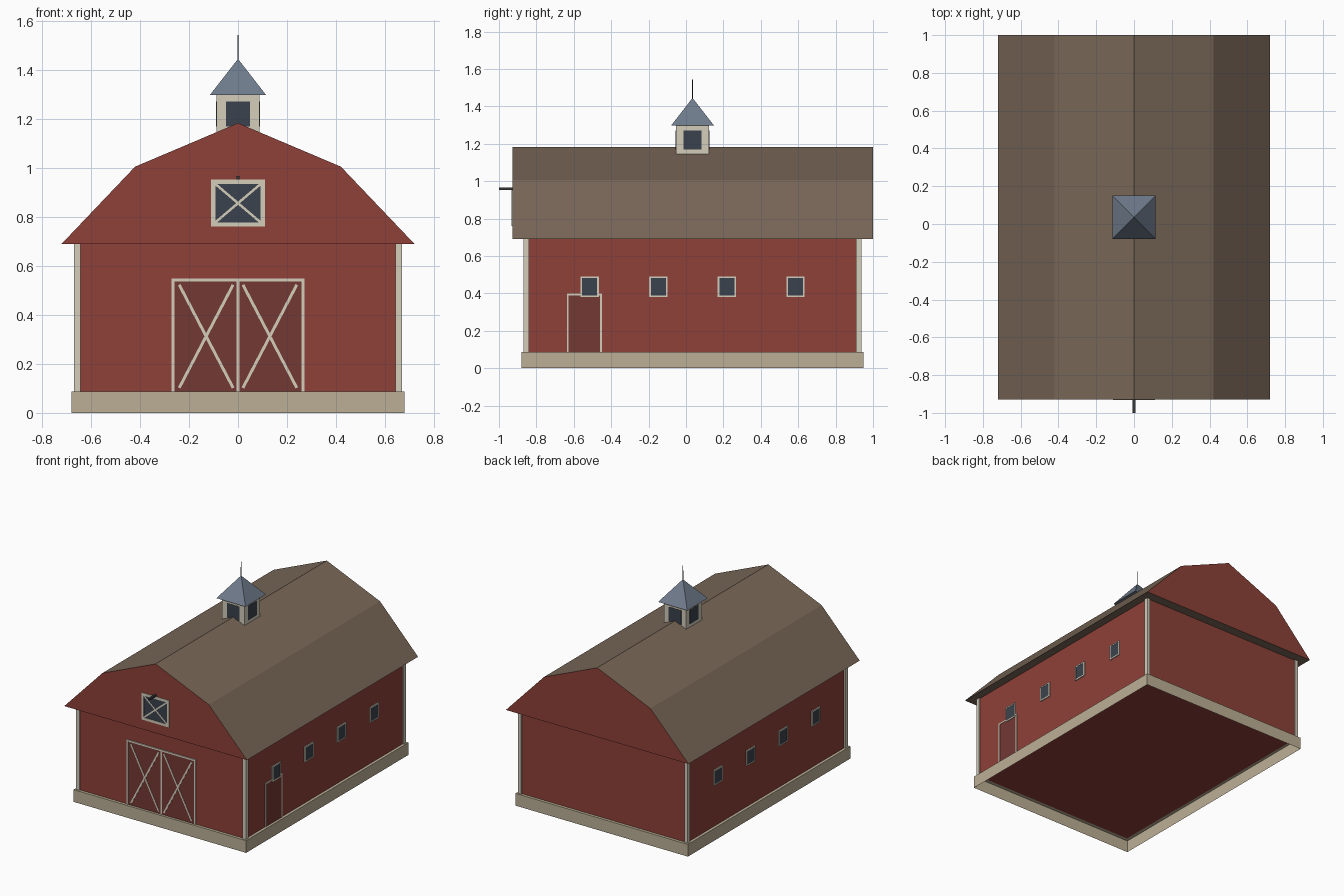
import bpy, bmesh
from math import radians, atan2
from mathutils import Matrix, Vector

if "Cube" in bpy.data.objects:
    bpy.data.objects.remove(bpy.data.objects["Cube"])

YC = 0.035                       # centre of the building along y
HX, HY = 0.66, 0.895             # wall half sizes
BASE, EAVE = 0.087, 0.69         # top of foundation, eave height


def mat(name, r, g, b):
    m = bpy.data.materials.new(name)
    m.diffuse_color = (r, g, b, 1)
    m.use_nodes = True
    m.node_tree.nodes["Principled BSDF"].inputs["Base Color"].default_value = m.diffuse_color
    return m


RED = mat("barn_red", 0.27, 0.052, 0.04)
DOOR = mat("door_red", 0.17, 0.04, 0.034)
TRIM = mat("trim_cream", 0.66, 0.61, 0.50)
STONE = mat("foundation_stone", 0.50, 0.43, 0.30)
ROOF = mat("roof_brown", 0.19, 0.135, 0.095)
SLATE = mat("slate_blue", 0.16, 0.20, 0.26)
DARK = mat("dark_glass", 0.043, 0.055, 0.075)
IRON = mat("iron", 0.04, 0.04, 0.045)


def finish(name, bm, *mats):
    bmesh.ops.recalc_face_normals(bm, faces=bm.faces)
    me = bpy.data.meshes.new(name)
    bm.to_mesh(me)
    bm.free()
    for m in mats:
        me.materials.append(m)
    ob = bpy.data.objects.new(name, me)
    bpy.context.collection.objects.link(ob)
    return ob


def cubes(name, m, matrices):
    bm = bmesh.new()
    for mx in matrices:
        bmesh.ops.create_cube(bm, size=1, matrix=mx)
    return finish(name, bm, m)


def box(x0, x1, y0, y1, z0, z1):
    c = Vector(((x0 + x1) / 2, (y0 + y1) / 2, (z0 + z1) / 2))
    return Matrix.Translation(c) @ Matrix.Diagonal((x1 - x0, y1 - y0, z1 - z0, 1))


def plane(angle, dist):
    """Wall frame: local x along the wall, local y up, local z outward."""
    return (Matrix.Translation((0, YC, 0)) @ Matrix.Rotation(radians(angle), 4, 'Z')
            @ Matrix.Translation((0, -dist, 0)) @ Matrix.Rotation(radians(90), 4, 'X'))


def bar(fr, a, b, w, d):
    a, b = Vector(a), Vector(b)
    v, c = b - a, (a + b) / 2
    return (fr @ Matrix.Translation((c.x, c.y, 0)) @ Matrix.Rotation(atan2(v.y, v.x), 4, 'Z')
            @ Matrix.Diagonal((v.length, w, 2 * d, 1)))


def panel(fr, u0, u1, z0, z1, d):
    return bar(fr, (u0, (z0 + z1) / 2), (u1, (z0 + z1) / 2), z1 - z0, d)


def frame(fr, u0, u1, z0, z1, w, d, sill=True):
    bars = [panel(fr, u0, u0 + w, z0, z1, d), panel(fr, u1 - w, u1, z0, z1, d),
            panel(fr, u0 + w, u1 - w, z1 - w, z1, d)]
    if sill:
        bars.append(panel(fr, u0 + w, u1 - w, z0, z0 + w, d))
    return bars


def cross(fr, u0, u1, z0, z1, w, d):
    return [bar(fr, (u0, z0), (u1, z1), w, d), bar(fr, (u0, z1), (u1, z0), w, d)]


# foundation: open skirt with a narrow ledge on top
bm = bmesh.new()
loops = []
for hx, hy, z in ((0.68, HY + 0.02, 0), (0.68, HY + 0.02, BASE), (HX - 0.005, HY - 0.005, BASE)):
    loops.append([bm.verts.new((sx * hx, YC + sy * hy, z))
                  for sx, sy in ((-1, -1), (1, -1), (1, 1), (-1, 1))])
for lo, hi in zip(loops, loops[1:]):
    for i in range(4):
        j = (i + 1) % 4
        bm.faces.new((lo[i], lo[j], hi[j], hi[i]))
finish("foundation", bm, STONE)

# walls and corner posts
cubes("walls", RED, [box(-HX, HX, YC - HY, YC + HY, BASE, EAVE)])
posts = []
for sx in (-1, 1):
    for sy in (-1, 1):
        x, y = sx * 0.656, YC + sy * 0.888
        posts.append(box(x - 0.013, x + 0.013, y - 0.0145, y + 0.0145, BASE, EAVE))
cubes("corner_posts", TRIM, posts)

# gambrel roof with red gable ends
profile = [(-0.72, EAVE), (0.72, EAVE), (0.42, 1.005), (0, 1.183), (-0.42, 1.005)]
Y0, Y1 = -0.928, 1.0
bm = bmesh.new()
f = bm.faces.new([bm.verts.new((x, Y0, z)) for x, z in profile])
ext = bmesh.ops.extrude_face_region(bm, geom=[f], use_keep_orig=True)
bmesh.ops.translate(bm, vec=(0, Y1 - Y0, 0),
                    verts=[v for v in ext["geom"] if isinstance(v, bmesh.types.BMVert)])
bm.normal_update()
for f in bm.faces:
    f.material_index = 1 if abs(f.normal.y) > 0.5 else 0
finish("gambrel_roof", bm, ROOF, RED)

# big front double door with crossed braces
fr = plane(0, HY)
cubes("front_doors", DOOR, [panel(fr, -0.265, 0.265, BASE, 0.54, 0.003)])
trim = frame(fr, -0.272, 0.272, BASE, 0.548, 0.012, 0.006, sill=False)
trim.append(panel(fr, -0.006, 0.006, BASE, 0.536, 0.006))
for u in (-0.13, 0.13):
    trim += cross(fr, u - 0.11, u + 0.11, 0.102, 0.523, 0.012, 0.005)
cubes("front_door_trim", TRIM, trim)

# loft window in the gable and hoist beam above it
fr = plane(0, YC - Y0)
cubes("loft_glass", DARK, [panel(fr, -0.1, 0.1, 0.77, 0.942, 0.002)])
cubes("loft_frame", TRIM, frame(fr, -0.11, 0.11, 0.76, 0.952, 0.018, 0.004)
      + cross(fr, -0.092, 0.092, 0.778, 0.934, 0.01, 0.003))
cubes("hoist_beam", IRON, [box(-0.007, 0.007, -1.0, -0.9, 0.953, 0.967)])

# side windows on both long walls
for side, angle in (("right", 90), ("left", -90)):
    fr = plane(angle, HX)
    glass, frames = [], []
    for u in (-0.55, -0.183, 0.183, 0.55):
        glass.append(panel(fr, u - 0.043, u + 0.043, 0.385, 0.485, 0.0055))
        frames += frame(fr, u - 0.049, u + 0.049, 0.38, 0.491, 0.009, 0.007)
    cubes(side + "_window_glass", DARK, glass)
    cubes(side + "_window_frames", TRIM, frames)

# small side door with two leaves
fr = plane(90, HX)
cubes("side_door", DOOR, [panel(fr, -0.665, -0.577, BASE, 0.395, 0.003),
                          panel(fr, -0.577, -0.49, BASE, 0.395, 0.003)])
cubes("side_door_trim", TRIM, frame(fr, -0.672, -0.484, BASE, 0.4, 0.01, 0.005, sill=False))

# cupola: body, four openings, pyramid cap, finial
cubes("cupola_body", TRIM, [box(-0.088, 0.088, YC - 0.088, YC + 0.088, 1.09, 1.298)])
cubes("cupola_openings", DARK,
      [panel(plane(a, 0.088), -0.049, 0.049, 1.168, 1.27, 0.002) for a in (0, 90, 180, 270)])
bm = bmesh.new()
bmesh.ops.create_cone(bm, cap_ends=True, segments=4, radius1=0.115 * 2 ** 0.5, radius2=0, depth=0.148,
                      matrix=Matrix.Translation((0, YC, 1.371)) @ Matrix.Rotation(radians(45), 4, 'Z'))
bmesh.ops.remove_doubles(bm, verts=bm.verts, dist=1e-5)
cap = finish("cupola_cap", bm, SLATE)
# keep the cap square to the building
if max(abs(v.co.x) for v in cap.data.vertices) > 0.14:
    cap.data.transform(Matrix.Translation((0, YC, 0)) @ Matrix.Rotation(radians(45), 4, 'Z')
                       @ Matrix.Translation((0, -YC, 0)))
bm = bmesh.new()
bmesh.ops.create_cone(bm, cap_ends=True, segments=6, radius1=0.003, radius2=0.002, depth=0.113,
                      matrix=Matrix.Translation((0, YC, 1.4865)))
finish("finial", bm, IRON)
